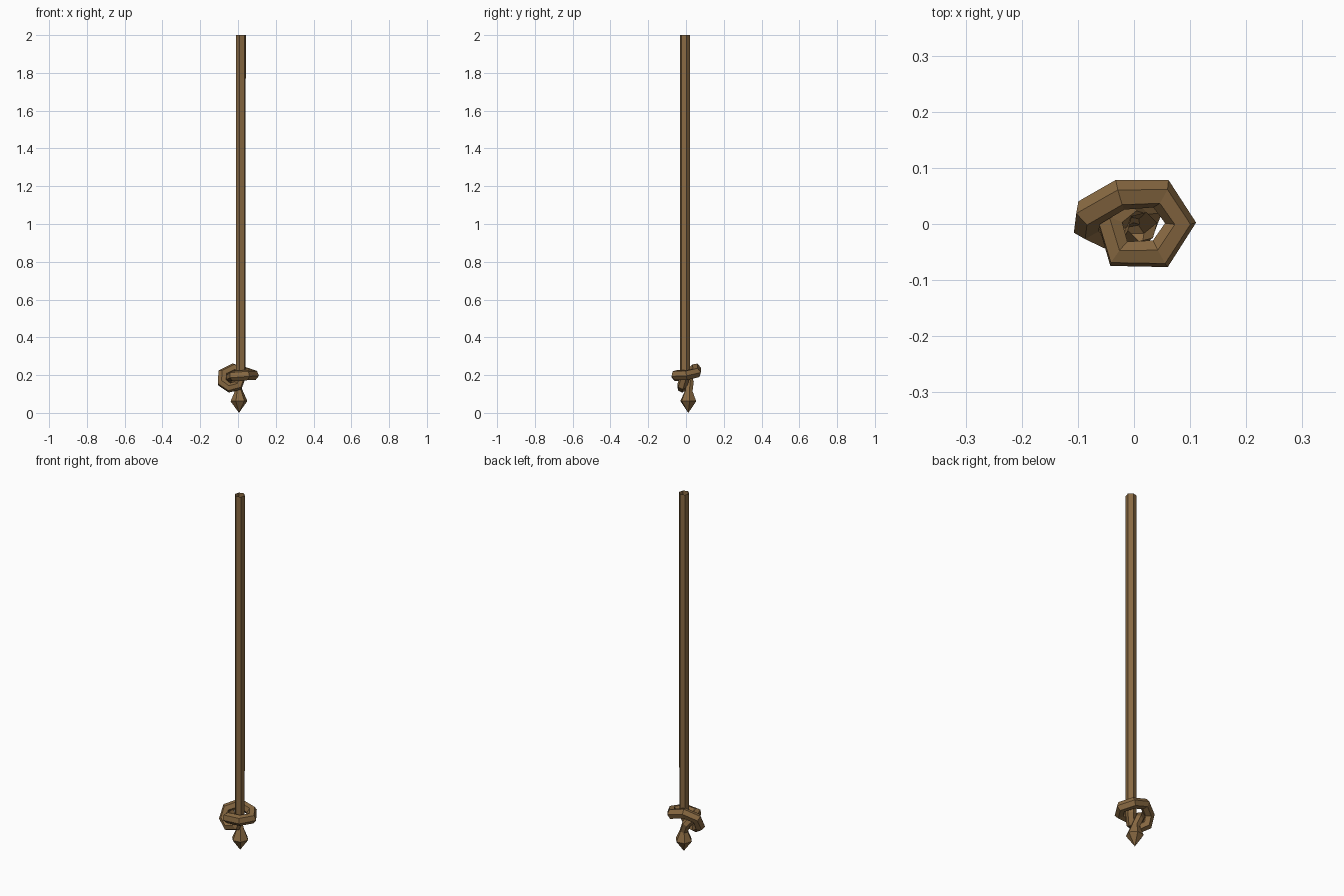
import bpy, bmesh, math
from mathutils import Vector

if "Cube" in bpy.data.objects:
    bpy.data.objects.remove(bpy.data.objects["Cube"])

rope_mat = bpy.data.materials.new("rope brown")
rope_mat.diffuse_color = (0.25, 0.143, 0.055, 1)
rope_mat.use_nodes = True
rope_mat.node_tree.nodes["Principled BSDF"].inputs["Base Color"].default_value = rope_mat.diffuse_color
SIDES = 6


def sweep(name, path):
    """Six-sided tube along (x, y, z, radius) points; start open, zero-radius end closes to a point."""
    bm = bmesh.new()
    pts = [Vector(p[:3]) for p in path]
    side = Vector((1, -1, 0)).normalized()
    old_t, prev = None, None
    for i, p in enumerate(pts):
        a = (p - pts[max(i - 1, 0)]).normalized()
        b = (pts[min(i + 1, len(pts) - 1)] - p).normalized()
        t = (a + b).normalized()
        if old_t:
            side = old_t.rotation_difference(t) @ side
        side = (side - t * side.dot(t)).normalized()
        other = t.cross(side)
        old_t, r = t, path[i][3]
        if r == 0:
            ring = [bm.verts.new(p)] * SIDES
        else:
            ring = [bm.verts.new(p + r * (side * math.cos(k * math.tau / SIDES)
                                          + other * math.sin(k * math.tau / SIDES)))
                    for k in range(SIDES)]
        if prev:
            for k in range(SIDES):
                n = (k + 1) % SIDES
                quad = [prev[k], prev[n], ring[n]]
                if r:
                    quad.append(ring[k])
                bm.faces.new(quad)
        prev = ring
    bmesh.ops.recalc_face_normals(bm, faces=bm.faces)
    me = bpy.data.meshes.new(name)
    bm.to_mesh(me)
    bm.free()
    me.materials.append(rope_mat)
    ob = bpy.data.objects.new(name, me)
    bpy.context.collection.objects.link(ob)
    return ob


# One continuous strand: hanging length, overhand knot, frayed tail
sweep("knotted_rope", [
    (0.015, -0.005, 2.00, 0.027),
    (0.015, -0.005, 0.19, 0.027),   # passes through the collar
    (0.000, -0.020, 0.145, 0.027),
    (-0.045, -0.022, 0.133, 0.026),  # left loop
    (-0.083, -0.002, 0.160, 0.028),
    (-0.080, 0.020, 0.208, 0.028),
    (-0.025, 0.052, 0.235, 0.028),
    (0.048, 0.054, 0.212, 0.028),   # collar around the rope
    (0.083, 0.002, 0.200, 0.028),
    (0.047, -0.053, 0.200, 0.028),
    (-0.027, -0.053, 0.195, 0.028),
    (-0.042, 0.000, 0.190, 0.026),
    (-0.015, 0.020, 0.160, 0.023),  # tucked tail
    (0.003, 0.014, 0.115, 0.022),
    (0.005, 0.012, 0.062, 0.045),
    (0.005, 0.012, 0.000, 0.0),
])
